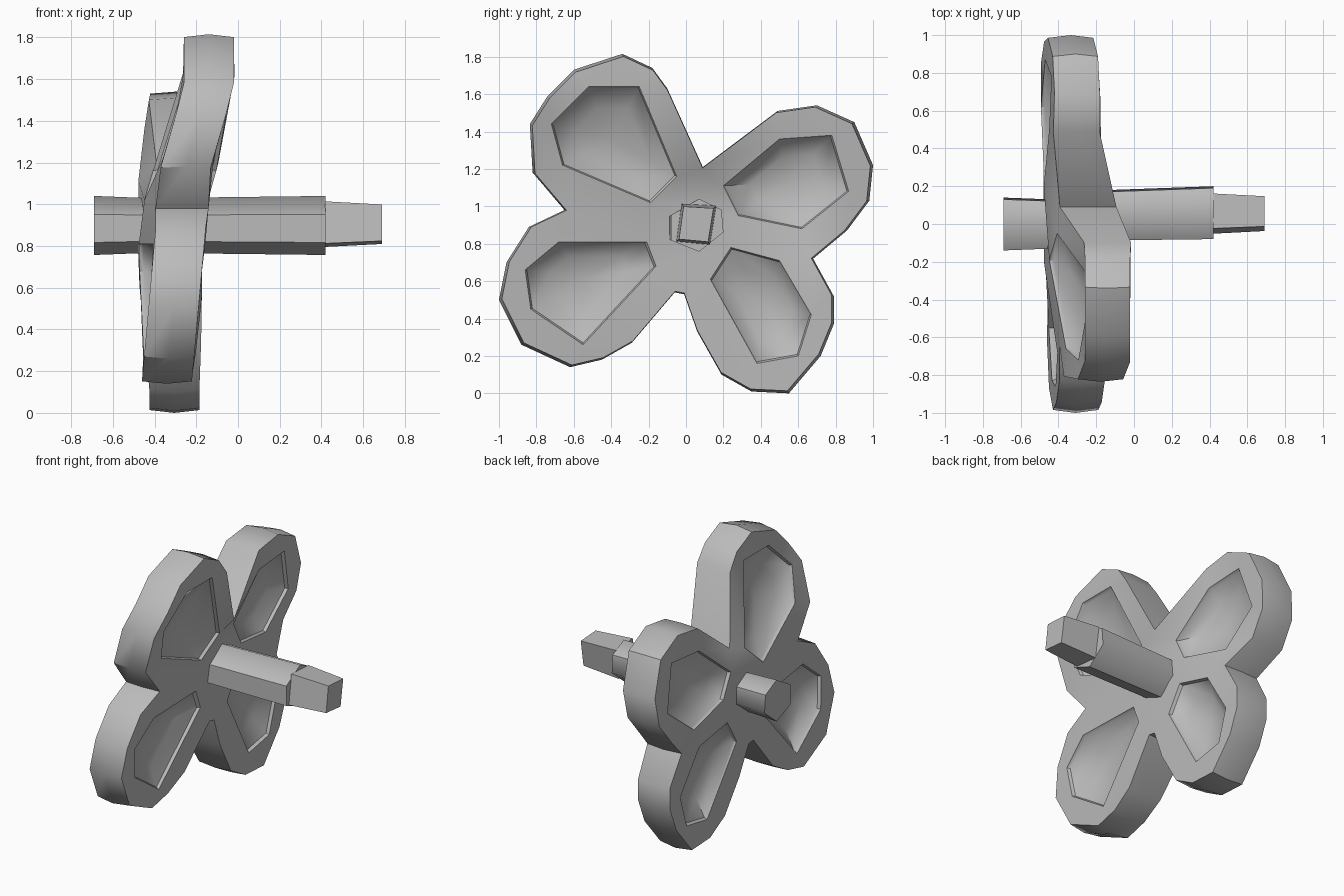
import bpy, bmesh, math

if "Cube" in bpy.data.objects:
    bpy.data.objects.remove(bpy.data.objects["Cube"])

metal = bpy.data.materials.new("grey_metal")
metal.diffuse_color = (0.5, 0.5, 0.5, 1)
metal.use_nodes = True
metal.node_tree.nodes["Principled BSDF"].inputs["Base Color"].default_value = metal.diffuse_color

HUB = (0.04, 0.9)
# Each petal: (tip offset along x, twist with height, reference height),
# outer outline (y, z), dish rim (y, z)
PETALS = [
    ((0.185, 0, 0),
     [(-0.82, 1.18), (-0.835, 1.44), (-0.74, 1.59), (-0.60, 1.73), (-0.34, 1.815),
      (-0.18, 1.74), (-0.10, 1.63), (0.09, 1.21)],
     [(-0.52, 1.64), (-0.25, 1.64), (-0.05, 1.16), (-0.19, 1.02), (-0.66, 1.22), (-0.72, 1.44)]),
    ((-0.012, 0.11, 1.2),
     [(0.49, 1.51), (0.70, 1.54), (0.90, 1.45), (1.0, 1.22), (0.98, 1.03), (0.86, 0.87)],
     [(0.20, 1.11), (0.50, 1.36), (0.78, 1.38), (0.87, 1.08), (0.62, 0.88), (0.28, 0.95)]),
    ((0.02, 0, 0),
     [(0.68, 0.72), (0.79, 0.52), (0.79, 0.37), (0.72, 0.20), (0.55, 0.0), (0.35, 0.01),
      (0.19, 0.10), (0.06, 0.33), (-0.01, 0.53)],
     [(0.24, 0.78), (0.50, 0.71), (0.67, 0.42), (0.60, 0.20), (0.38, 0.16), (0.13, 0.61)]),
    ((0.02, 0.09, 0.55),
     [(-0.06, 0.54), (-0.29, 0.27), (-0.45, 0.18), (-0.62, 0.14), (-0.88, 0.26),
      (-1.0, 0.50), (-0.96, 0.70), (-0.84, 0.89), (-0.65, 0.98)],
     [(-0.68, 0.81), (-0.21, 0.81), (-0.16, 0.68), (-0.55, 0.26), (-0.83, 0.45), (-0.86, 0.66)]),
]


def surface_x(p, bend, side):
    """x of the plate face; petals thin, twist and lean towards their tips."""
    offset, twist, z0 = bend
    r = math.dist(p, HUB)
    half = 0.168 - 0.048 * min(1, r / 0.8)
    if offset > 0.1:  # the upper petal bends forward with height
        lean = (p[1] - 0.92) / 0.64
    else:
        lean = (r - 0.25) / 0.45
    shift = (offset + twist * (p[1] - z0)) * max(0, min(1, lean))
    return -0.325 + shift + side * half


def toward(p, c, k):
    return (c[0] + (p[0] - c[0]) * k, c[1] + (p[1] - c[1]) * k)


def bridge(bm, a, b):
    n = len(a)
    for i in range(n):
        bm.faces.new((a[i], a[(i + 1) % n], b[(i + 1) % n], b[i]))


def loop_edges(bm, vs):
    return [bm.edges.new((vs[i], vs[(i + 1) % len(vs)])) for i in range(len(vs))]


def finish(bm, name, angle):
    bmesh.ops.recalc_face_normals(bm, faces=bm.faces)
    me = bpy.data.meshes.new(name)
    bm.to_mesh(me)
    bm.free()
    me.materials.append(metal)
    ob = bpy.data.objects.new(name, me)
    bpy.context.collection.objects.link(ob)
    bpy.ops.object.select_all(action='DESELECT')
    ob.select_set(True)
    bpy.context.view_layer.objects.active = ob
    bpy.ops.object.shade_smooth_by_angle(angle=math.radians(angle))
    return ob


# Four-petal handwheel plate, dished on both sides
bm = bmesh.new()
outline = [(p, bend) for bend, pts, _ in PETALS for p in pts]
middle = [bm.verts.new((surface_x(p, b, 0), *p)) for p, b in outline]
for side in (-1, 1):
    rim = []
    for p, b in outline:
        q = toward(p, HUB, 0.985)
        rim.append(bm.verts.new((surface_x(q, b, side), *q)))
    edges = loop_edges(bm, rim)
    for bend, _, dish in PETALS:
        c = (sum(p[0] for p in dish) / len(dish), sum(p[1] for p in dish) / len(dish))
        rings = []
        for k, depth in ((1, 0), (0.97, 0.02), (0.6, 0.075)):
            ring = []
            for p in dish:
                q = toward(p, c, k)
                ring.append(bm.verts.new((surface_x(q, bend, side) - side * depth, *q)))
            rings.append(ring)
        edges += loop_edges(bm, rings[0])
        bridge(bm, rings[0], rings[1])
        bridge(bm, rings[1], rings[2])
        mid = bm.verts.new((surface_x(c, bend, side) - side * 0.1, *c))
        for i, v in enumerate(rings[2]):
            bm.faces.new((v, rings[2][(i + 1) % len(dish)], mid))
    bmesh.ops.triangle_fill(bm, use_beauty=True, use_dissolve=False, edges=edges, normal=(1, 0, 0))
    bridge(bm, rim, middle)
finish(bm, "petal_handwheel", 38)


def loft(name, sections):
    """Closed prism through matching (x, [(y, z)...]) sections."""
    bm = bmesh.new()
    rings = [[bm.verts.new((x, *p)) for p in pts] for x, pts in sections]
    for a, b in zip(rings, rings[1:]):
        bridge(bm, a, b)
    bm.faces.new(rings[0])
    bm.faces.new(rings[-1])
    return finish(bm, name, 58)


# Hexagonal stem in front of and behind the plate
HEX = [(0.01, 0.143), (0.13, 0.085), (0.14, -0.035), (0.01, -0.14), (-0.14, -0.08), (-0.14, 0.055)]


def hexagon(cy, k):
    return [(cy + y * k, 0.897 + z * k) for y, z in HEX]


loft("stem", [(-0.40, hexagon(0.04, 0.93)), (0.42, hexagon(0.06, 1))])
loft("stem_stub", [(-0.69, hexagon(0, 1)), (-0.40, hexagon(0.0, 0.92))])

# Square drive end
SQUARE = [(-0.07, 0.1), (0.095, 0.09), (0.065, -0.095), (-0.095, -0.08)]
loft("square_tip", [(x, [(0.055 + y * k, 0.902 + z * k) for y, z in SQUARE])
                    for x, k in ((0.418, 1.12), (0.69, 0.97))])
